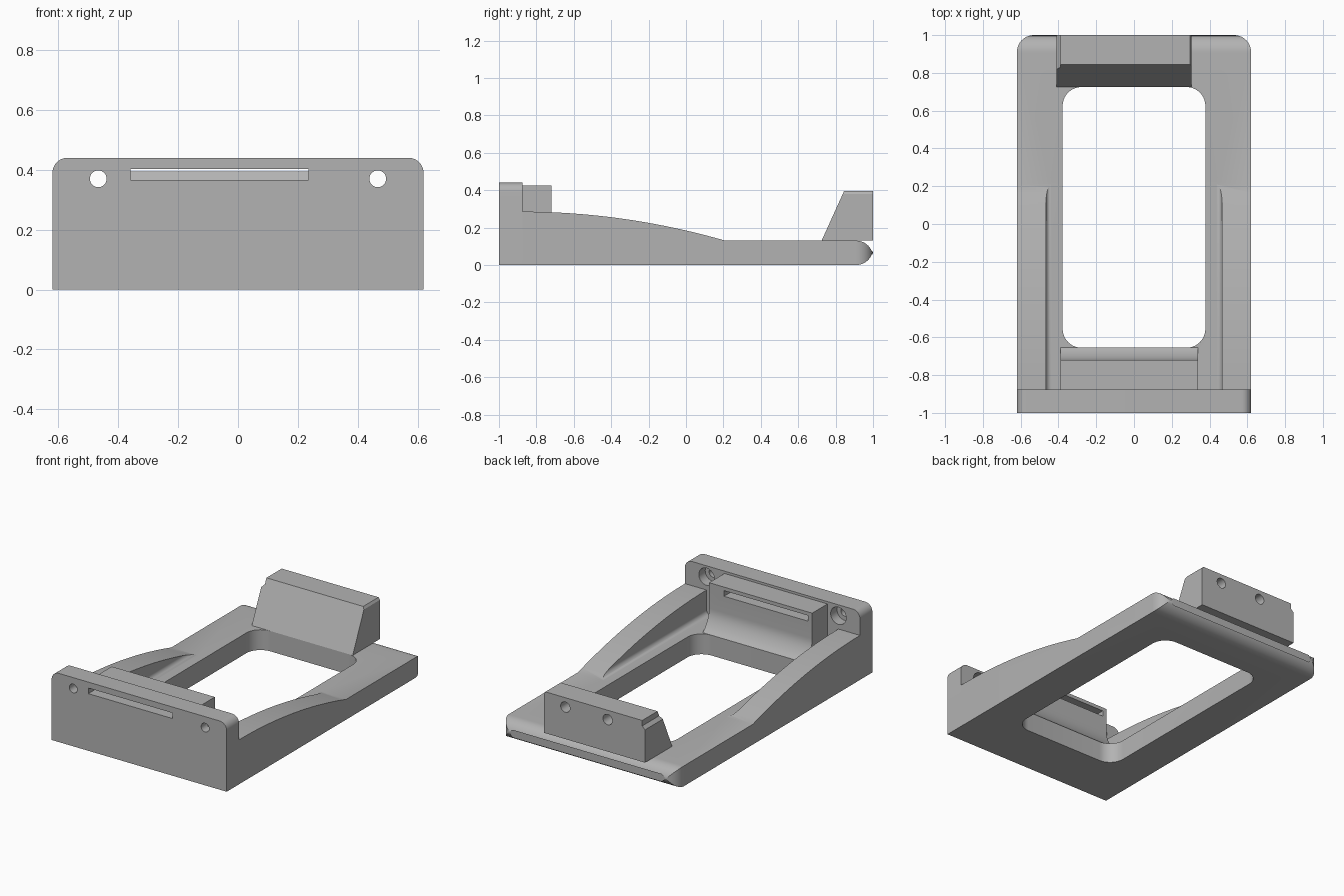
import bpy, bmesh
from math import pi, sin, cos
from mathutils import Vector

cube = bpy.data.objects.get("Cube")
if cube:
    bpy.data.objects.remove(cube, do_unlink=True)

grey = bpy.data.materials.new("plain grey")
grey.use_nodes = True
grey.diffuse_color = (0.45, 0.45, 0.45, 1)
grey.node_tree.nodes["Principled BSDF"].inputs["Base Color"].default_value = grey.diffuse_color


def prism(name, points, axis, lo, hi, rounds=()):
    """Extrude a 2D outline along an axis; rounds = [(edge test, radius)]."""
    place = {"x": lambda a, b, t: (t, a, b),
             "y": lambda a, b, t: (a, t, b),
             "z": lambda a, b, t: (a, b, t)}[axis]
    bm = bmesh.new()
    face = bm.faces.new([bm.verts.new(place(a, b, lo)) for a, b in points])
    top = bmesh.ops.extrude_face_region(bm, geom=[face])["geom"]
    moved = [v for v in top if isinstance(v, bmesh.types.BMVert)]
    bmesh.ops.translate(bm, verts=moved, vec=Vector(place(0, 0, hi - lo)))
    for test, radius in rounds:
        edges = [e for e in bm.edges if all(test(v.co) for v in e.verts)]
        bmesh.ops.bevel(bm, geom=edges, offset=radius, segments=10,
                        profile=0.5, affect='EDGES')
    bmesh.ops.recalc_face_normals(bm, faces=bm.faces)
    mesh = bpy.data.meshes.new(name)
    bm.to_mesh(mesh)
    bm.free()
    mesh.materials.append(grey)
    obj = bpy.data.objects.new(name, mesh)
    bpy.context.collection.objects.link(obj)
    return obj


def rect(a0, a1, b0, b1):
    return [(a0, b0), (a1, b0), (a1, b1), (a0, b1)]


def rounded_rect(a0, a1, b0, b1, r, n=10):
    corners = [(a1 - r, b1 - r), (a0 + r, b1 - r), (a0 + r, b0 + r), (a1 - r, b0 + r)]
    return [(ca + r * cos((k + i / n) * pi / 2), cb + r * sin((k + i / n) * pi / 2))
            for k, (ca, cb) in enumerate(corners) for i in range(n + 1)]


def hole(x, z, r, y0, y1):
    ring = [(x + r * cos(i * pi / 16), z + r * sin(i * pi / 16)) for i in range(32)]
    return prism("hole_cutter", ring, "y", y0, y1)


def combine(obj, cutters, operation='DIFFERENCE'):
    bpy.context.view_layer.objects.active = obj
    for cutter in cutters:
        mod = obj.modifiers.new("cut", 'BOOLEAN')
        mod.operation, mod.solver, mod.object = operation, 'EXACT', cutter
        bpy.ops.object.modifier_apply(modifier=mod.name)
        bpy.data.objects.remove(cutter, do_unlink=True)


HALF, FLOOR, PLATE_Y = 0.62, 0.13, -0.875

# Base frame: side profile with falling curved rails and rounded rear corners
rail = []
for i in range(25):
    t = i / 24
    rail.append((PLATE_Y + 1.085 * t, 0.285 - 0.155 * t * t))
profile = [(PLATE_Y, 0)] + rail + [(1, FLOOR), (1, 0)]
frame = prism("base_frame", profile, "x", -HALF, HALF,
              [(lambda c: c.y > 0.99 and abs(c.x) > HALF - 0.01, 0.09)])
for e in (1,):
    # Recess between the rails, with filleted lower edges
    recess = prism("recess_cutter", rect(-0.467, 0.467, FLOOR, 0.6), "y", -0.95, 0.22,
                   [(lambda c: c.z < FLOOR + 0.01 and c.x > 0.4, 0.03),
                    (lambda c: c.z < FLOOR + 0.01 and c.x < -0.4, 0.03)])
    # Central opening
    opening = prism("opening_cutter", rounded_rect(-0.378, 0.378, -0.655, 0.725, 0.1),
                    "z", -0.1, 0.6)
    combine(frame, [recess, opening])


def slot():
    return prism("slot_cutter", rect(-0.36, 0.235, 0.366, 0.402), "y", -1.1, -0.6)


# Front plate with rounded top corners, slot and counterbored screw holes
plate = prism("front_plate", rect(-HALF, HALF, 0, 0.44), "y", -1, PLATE_Y,
              [(lambda c: c.z > 0.43 and c.x > 0.6, 0.05),
               (lambda c: c.z > 0.43 and c.x < -0.6, 0.05)])
cutters = [slot()]
for side in (-1, 1):
    cutters += [hole(side * 0.467, 0.37, 0.028, -1.1, -0.8),
                hole(side * 0.467, 0.37, 0.055, -0.94, -0.8)]
combine(plate, cutters)

# Front block behind the plate, flaring out to the opening at its foot
flare = [(-0.655 - 0.065 * sin(i / 8 * pi / 2) ** 0.8, FLOOR + 0.13 * i / 8) for i in range(9)]
block = prism("front_block", [(PLATE_Y, FLOOR)] + flare + [(-0.72, 0.425), (PLATE_Y, 0.425)],
              "x", -0.39, 0.34)
combine(block, [slot()])

# Rear clamp: sloped front, stepped right end, two blind holes in the back
clamp = prism("rear_clamp", [(0.725, FLOOR), (1, FLOOR), (1, 0.395), (0.845, 0.395)],
              "x", -0.5, 0.5)
ends = [(0.305, 0), (0.305, 0.38), (0.295, 0.396), (-0.39, 0.396),
        (-0.39, 0.36), (-0.41, 0.34), (-0.41, 0)]
combine(clamp, [prism("end_cutter", ends, "y", 0.6, 1.1)], 'INTERSECT')
combine(clamp, [hole(x, 0.335, 0.033, 0.88, 1.1) for x in (-0.145, 0.155)])

# Smooth the curved surfaces, keep the edges sharp
for obj in (frame, plate, block, clamp):
    bpy.ops.object.select_all(action='DESELECT')
    obj.select_set(True)
    bpy.context.view_layer.objects.active = obj
    bpy.ops.object.shade_smooth_by_angle(angle=pi / 6)
